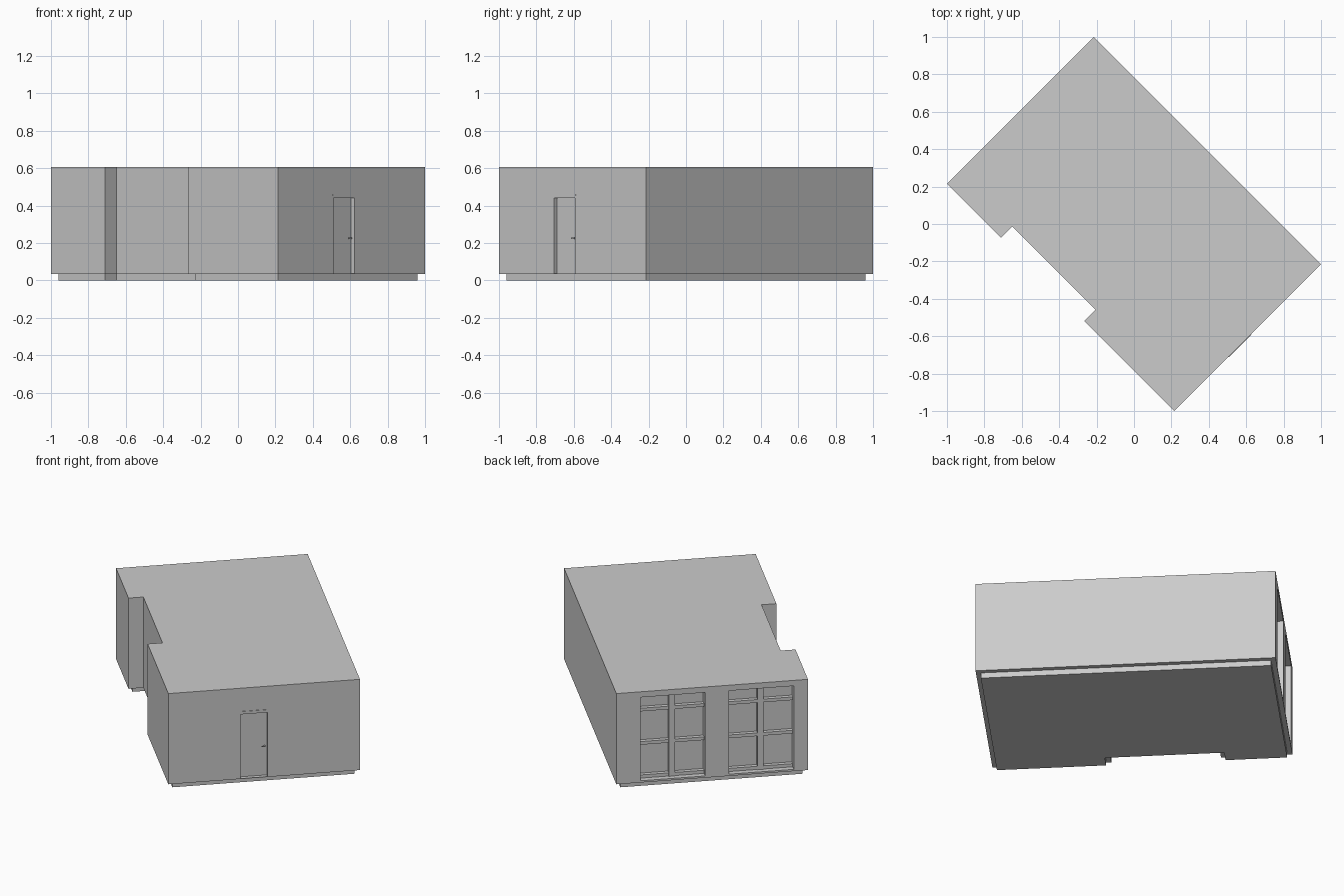
import bpy, bmesh, math

if "Cube" in bpy.data.objects:
    bpy.data.objects.remove(bpy.data.objects["Cube"])

ROT = -math.pi / 4          # plan is laid out square, then turned 45 degrees
U, V = 0.859, 0.555         # half length and half width
NU0, NU1, NV = -0.45, 0.178, -0.469   # side notch


def finish(name, bm):
    bmesh.ops.recalc_face_normals(bm, faces=bm.faces)
    me = bpy.data.meshes.new(name)
    bm.to_mesh(me)
    bm.free()
    ob = bpy.data.objects.new(name, me)
    ob.rotation_euler.z = ROT
    bpy.context.collection.objects.link(ob)
    return ob


def box(name, u0, u1, v0, v1, z0, z1):
    bm = bmesh.new()
    bmesh.ops.create_cube(bm, size=1)
    for p in bm.verts:
        p.co = ((u0 + u1) / 2 + p.co.x * (u1 - u0),
                (v0 + v1) / 2 + p.co.y * (v1 - v0),
                (z0 + z1) / 2 + p.co.z * (z1 - z0))
    return finish(name, bm)


def plan_slab(name, inset, z0, z1):
    d = inset
    outline = [(-U + d, -V + d), (NU0 - d, -V + d), (NU0 - d, NV + d), (NU1 + d, NV + d),
               (NU1 + d, -V + d), (U - d, -V + d), (U - d, V - d), (-U + d, V - d)]
    bm = bmesh.new()
    face = bm.faces.new([bm.verts.new((u, v, z0)) for u, v in outline])
    top = bmesh.ops.extrude_face_region(bm, geom=[face])["geom"]
    for p in top:
        if isinstance(p, bmesh.types.BMVert):
            p.co.z = z1
    return finish(name, bm)


def cut(target, cutter):
    cutter.hide_render = True
    mod = target.modifiers.new("opening", 'BOOLEAN')
    mod.operation, mod.solver, mod.object = 'DIFFERENCE', 'EXACT', cutter
    bpy.context.view_layer.objects.active = target
    bpy.ops.object.modifier_apply(modifier=mod.name)
    bpy.data.objects.remove(cutter)


# Foundation, walls and roof
plan_slab("foundation", 0.028, 0, 0.034)
walls = plan_slab("walls", 0, 0.034, 0.58)
plan_slab("roof", 0, 0.58, 0.605)

# Two large glazed openings on the back-left end
DEPTH, Z0, Z1 = 0.06, 0.045, 0.57
for i, (v0, v1) in enumerate([(0.041, 0.415), (-0.473, -0.099)], 1):
    cut(walls, box("opening_cutter", -U - 0.05, -U + DEPTH, v0, v1, Z0, Z1))
    back = -U + DEPTH
    mid = (v0 + v1) / 2
    box(f"window_mullion_{i}", back - 0.03, back, mid - 0.018, mid + 0.018, Z0, Z1)
    for j, z in enumerate((0.055, 0.265, 0.475), 1):
        box(f"window_bar_{i}_{j}", back - 0.025, back, v0, v1, z - 0.01, z + 0.01)

# Side door on the front-right end: recess, leaf, handle and drip strip
D0, D1, DZ = -0.138, 0.02, 0.44
cut(walls, box("door_cutter", U - 0.024, U + 0.05, D0, D1, 0.036, DZ))
box("door_leaf", U - 0.026, U - 0.02, D0 + 0.003, D1 - 0.003, 0.038, DZ - 0.003)
box("handle_stem", U - 0.02, U - 0.006, D1 - 0.018, D1 - 0.013, 0.222, 0.228)
box("handle_lever", U - 0.009, U - 0.004, D1 - 0.035, D1 - 0.012, 0.222, 0.228)
box("door_drip_strip", U - 0.002, U + 0.003, D0 - 0.006, D1 + 0.006, 0.453, 0.459)
